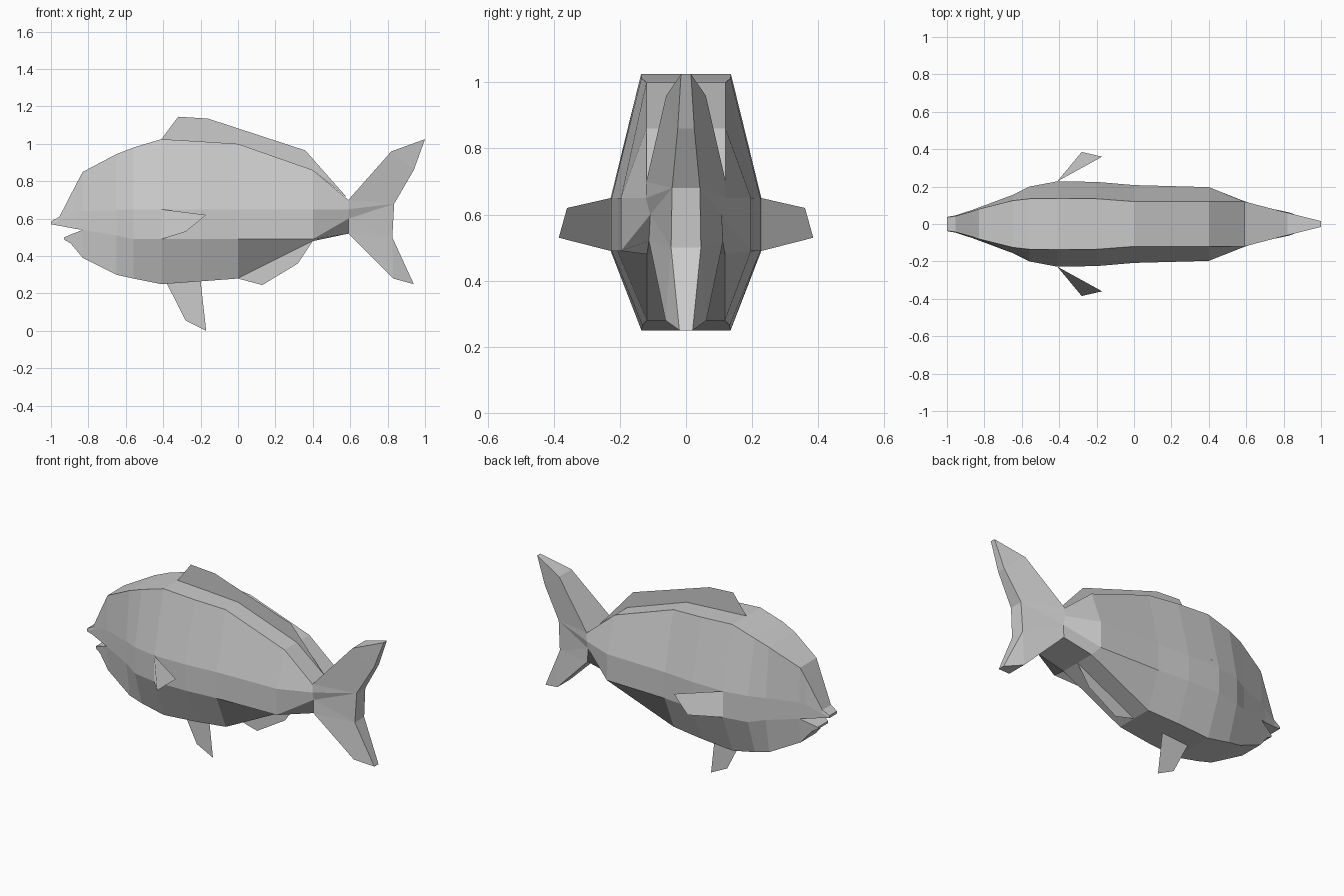
import bpy, bmesh

if "Cube" in bpy.data.objects:
    bpy.data.objects.remove(bpy.data.objects["Cube"])


def make(name, verts, faces):
    me = bpy.data.meshes.new(name)
    me.from_pydata(verts, [], faces)
    bm = bmesh.new()
    bm.from_mesh(me)
    bmesh.ops.triangulate(bm, faces=[f for f in bm.faces if len(f.verts) > 4])
    bmesh.ops.recalc_face_normals(bm, faces=bm.faces)
    bm.to_mesh(me)
    bm.free()
    ob = bpy.data.objects.new(name, me)
    bpy.context.collection.objects.link(ob)
    return ob


def loft(name, stations):
    """Each station: x, then (half width, z) pairs from top to bottom."""
    verts, faces = [], []
    for x, pts in stations:
        verts += [(x, -w, z) for w, z in pts] + [(x, w, z) for w, z in reversed(pts)]
    n = 2 * len(stations[0][1])
    for i in range(len(stations) - 1):
        for j in range(n):
            k = (j + 1) % n
            faces.append((i * n + j, i * n + k, i * n + n + k, i * n + n + j))
    faces += [tuple(range(n)), tuple(range(len(verts) - n, len(verts)))]
    return make(name, verts, faces)


def sheet(name, profile):
    """Flat fin in the middle plane."""
    return make(name, [(x, 0, z) for x, z in profile], [tuple(range(len(profile)))])


# Body: octagonal sections from the head to the tail root
loft("body", [
    (-.83, [(.08, .85), (.088, .64), (.088, .54), (.075, .39)]),
    (-.65, [(.125, .945), (.155, .645), (.155, .51), (.122, .30)]),
    (-.56, [(.135, .98), (.20, .65), (.20, .49), (.132, .28)]),
    (-.41, [(.136, 1.025), (.228, .65), (.228, .49), (.135, .25)]),
    (-.20, [(.135, 1.013), (.225, .65), (.225, .49), (.132, .265)]),
    (0, [(.12, 1.0), (.208, .65), (.208, .49), (.118, .28)]),
    (.40, [(.12, .86), (.197, .65), (.197, .49), (.118, .48)]),
    (.59, [(.12, .70), (.122, .65), (.108, .60), (.112, .52)]),
])

# Upper and lower jaws with an open mouth between them
loft("upper_jaw", [
    (-.83, [(.08, .85), (.088, .64), (.088, .54)]),
    (-.865, [(.068, .785), (.075, .63), (.075, .545)]),
    (-.955, [(.042, .61), (.046, .59), (.046, .562)]),
    (-1.0, [(.036, .585), (.038, .578), (.038, .57)]),
])
loft("lower_jaw", [
    (-.83, [(.088, .54), (.075, .39)]),
    (-.895, [(.064, .515), (.058, .468)]),
    (-.93, [(.05, .50), (.05, .488)]),
])

# Forked tail: outline of x, z, half thickness
tail = [(.59, .70, .12), (.82, .96, .06), (1, 1.025, .015), (.94, .86, .025),
        (.835, .68, .042), (.825, .50, .045), (.94, .25, .02), (.83, .28, .062),
        (.59, .52, .112), (.59, .60, .108), (.59, .65, .122)]
n = len(tail)
verts = [(x, s * t, z) for s in (-1, 1) for x, z, t in tail]
faces = [(i, (i + 1) % n, (i + 1) % n + n, i + n) for i in range(n)]
for o in (0, n):
    for f in ((0, 1, 3, 4), (1, 2, 3), (0, 4, 10), (10, 4, 9), (9, 4, 5), (9, 5, 8), (8, 5, 7), (5, 6, 7)):
        faces.append(tuple(i + o for i in f))
make("tail_fin", verts, faces)

# Paper-thin fins along the middle
sheet("dorsal_fin", [(-.41, 1.025), (-.32, 1.145), (-.16, 1.135), (.36, .965),
                     (.585, .71), (.40, .86), (0, 1.0), (-.2, 1.013)])
sheet("pelvic_fin", [(-.38, .252), (-.28, .055), (-.17, 0), (-.20, .265)])
sheet("anal_fin", [(0, .28), (.13, .245), (.32, .36), (.40, .48)])

# Pectoral fins, one per side
for side, s in (("right", -1), ("left", 1)):
    make("pectoral_fin_" + side,
         [(-.41, s * .228, .65), (-.17, s * .36, .62), (-.28, s * .385, .53), (-.41, s * .228, .49)],
         [(0, 1, 2, 3)])
